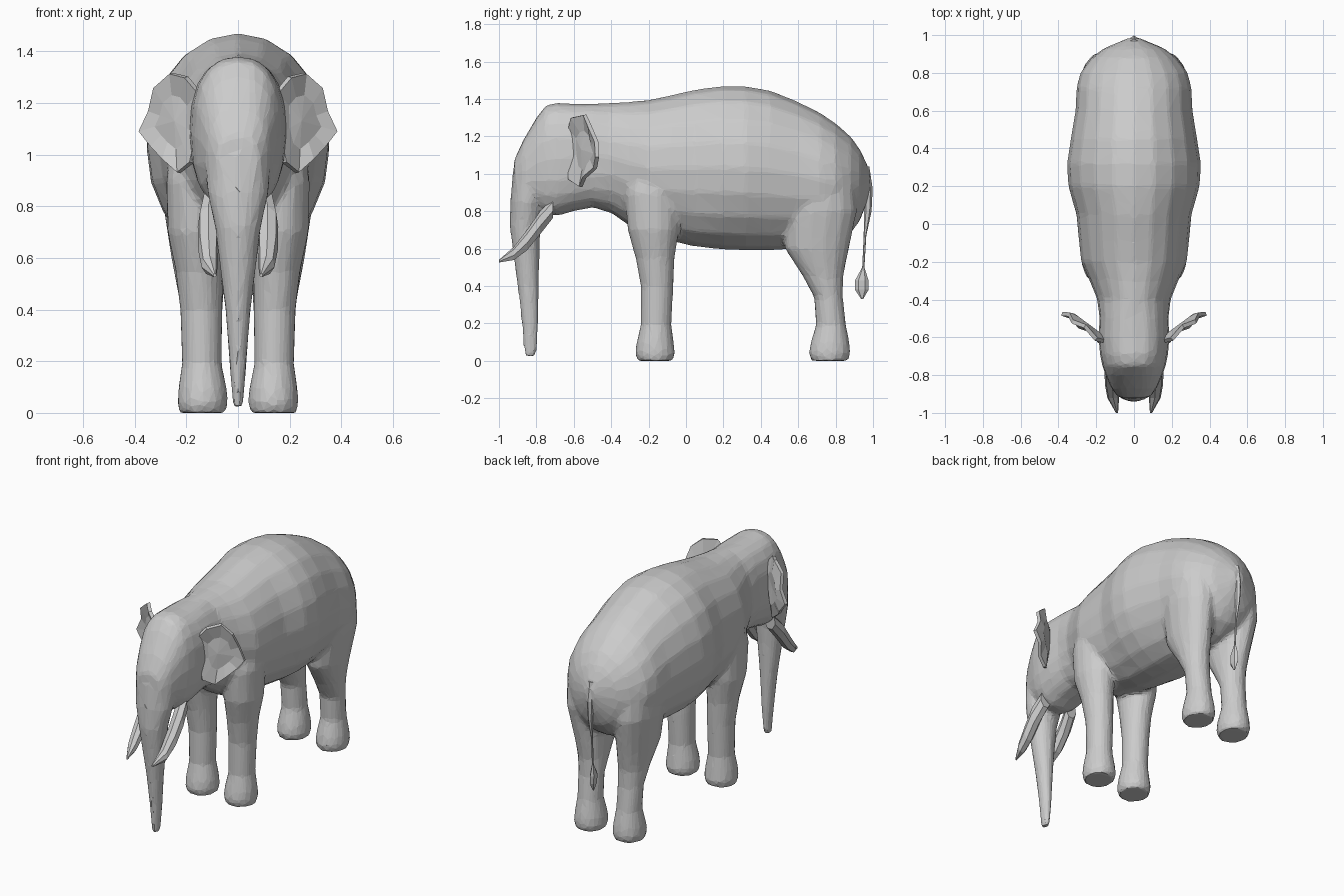
import bpy, bmesh, math


def loft(bm, rings, axis, n=14, side=1):
    """Skin a closed tube through elliptical rings.
    axis 'z': (z, cx, cy, rx, ry)   axis 'y': (y, z_top, z_bottom, half_width, cx, power)"""
    loops = []
    for r in rings:
        loop = []
        for i in range(n):
            t = 2 * math.pi * i / n
            c, s = math.cos(t), math.sin(t)
            if axis == 'z':
                co = (side * (r[1] + r[3] * s), r[2] + r[4] * c, r[0])
            else:
                c = math.copysign(abs(c) ** r[5], c)
                s = math.copysign(abs(s) ** r[5], s)
                co = (side * (r[4] + r[3] * s), r[0], (r[1] + r[2]) / 2 + (r[1] - r[2]) / 2 * c)
            loop.append(bm.verts.new(co))
        loops.append(loop)
    for a, b in zip(loops, loops[1:]):
        for i in range(n):
            j = (i + 1) % n
            bm.faces.new((a[i], a[j], b[j], b[i]))
    bm.faces.new(loops[0])
    bm.faces.new(loops[-1])


def make(name, bm, mirror=False):
    bmesh.ops.recalc_face_normals(bm, faces=bm.faces)
    me = bpy.data.meshes.new(name)
    bm.to_mesh(me)
    bm.free()
    ob = bpy.data.objects.new(name, me)
    bpy.context.collection.objects.link(ob)
    if mirror:
        ob.modifiers.new("Mirror", 'MIRROR')
    return ob


# Torso, neck and head, front to back: y, top, bottom, half width
torso = [
    (-0.92, 1.07, 0.86, 0.08), (-0.87, 1.18, 0.84, 0.12), (-0.80, 1.30, 0.81, 0.15),
    (-0.75, 1.365, 0.78, 0.168), (-0.69, 1.38, 0.775, 0.18), (-0.60, 1.375, 0.80, 0.188),
    (-0.50, 1.375, 0.82, 0.182), (-0.40, 1.38, 0.79, 0.195), (-0.30, 1.385, 0.72, 0.235),
    (-0.20, 1.395, 0.66, 0.28), (-0.08, 1.42, 0.64, 0.293), (0.05, 1.45, 0.61, 0.305),
    (0.20, 1.47, 0.595, 0.348), (0.32, 1.468, 0.59, 0.355), (0.45, 1.445, 0.59, 0.335),
    (0.60, 1.385, 0.60, 0.31), (0.72, 1.325, 0.61, 0.305), (0.80, 1.27, 0.63, 0.285),
    (0.88, 1.20, 0.68, 0.225), (0.93, 1.13, 0.75, 0.16), (0.965, 1.06, 0.84, 0.075),
    (0.985, 1.0, 0.92, 0.03)]
# Trunk and face
trunk = [
    (0.02, 0, -0.835, 0.018, 0.026), (0.05, 0, -0.832, 0.022, 0.035), (0.20, 0, -0.833, 0.034, 0.045),
    (0.40, 0, -0.843, 0.05, 0.058), (0.60, 0, -0.855, 0.075, 0.072), (0.72, 0, -0.86, 0.09, 0.083),
    (0.85, 0, -0.85, 0.12, 0.09), (1.0, 0, -0.83, 0.132, 0.098), (1.1, 0, -0.80, 0.135, 0.105),
    (1.25, 0, -0.73, 0.14, 0.09)]
front_leg = [
    (0.0, 0.137, -0.165, 0.092, 0.095), (0.04, 0.137, -0.165, 0.099, 0.108),
    (0.09, 0.137, -0.165, 0.096, 0.101), (0.19, 0.14, -0.16, 0.078, 0.083),
    (0.40, 0.142, -0.155, 0.083, 0.088), (0.55, 0.15, -0.165, 0.093, 0.105),
    (0.70, 0.165, -0.175, 0.11, 0.138), (0.90, 0.17, -0.18, 0.11, 0.15), (1.1, 0.15, -0.18, 0.09, 0.10)]
hind_leg = [
    (0.0, 0.137, 0.768, 0.09, 0.10), (0.04, 0.137, 0.768, 0.097, 0.112), (0.09, 0.137, 0.77, 0.093, 0.106),
    (0.19, 0.138, 0.775, 0.075, 0.081), (0.34, 0.14, 0.762, 0.078, 0.077),
    (0.45, 0.143, 0.733, 0.088, 0.108), (0.60, 0.152, 0.70, 0.108, 0.172),
    (0.80, 0.165, 0.715, 0.126, 0.20), (1.0, 0.16, 0.71, 0.13, 0.19)]

# Body skin: parts fused, softened, then reduced to irregular low-poly facets
bm = bmesh.new()
loft(bm, [(*r, 0, 0.82 if r[0] < -0.45 else 1.0) for r in torso], 'y', 20)
loft(bm, trunk, 'z')
for s in (1, -1):
    loft(bm, front_leg, 'z', side=s)
    loft(bm, hind_leg, 'z', side=s)
body = make("body", bm)
m = body.modifiers.new("Fuse", 'REMESH')
m.mode = 'VOXEL'
m.voxel_size = 0.014
m = body.modifiers.new("Soften", 'SMOOTH')
m.factor = 0.5
m.iterations = 6
m = body.modifiers.new("Facets", 'DECIMATE')
m.ratio = 0.07

# Ears: ragged cupped sheets swept back from the head
outline = [(0.15, 1.24), (0.20, 1.30), (0.26, 1.315), (0.325, 1.26), (0.345, 1.17), (0.382, 1.09),
           (0.335, 1.03), (0.29, 0.98), (0.23, 0.93), (0.18, 0.97), (0.155, 1.08)]
bm = bmesh.new()


def ear_point(x, z, cup=0.0):
    return bm.verts.new((x, -0.62 + 0.74 * (x - 0.17) + cup, z))


cx, cz = 0.24, 1.13
rim = [ear_point(x, z, 0.012 * (-1) ** i) for i, (x, z) in enumerate(outline)]
mid = [ear_point(cx + (x - cx) * 0.55, cz + (z - cz) * 0.55, 0.025) for x, z in outline]
centre = ear_point(cx, cz, 0.015)
for i in range(len(rim)):
    j = (i + 1) % len(rim)
    bm.faces.new((rim[i], rim[j], mid[j], mid[i]))
    bm.faces.new((mid[i], mid[j], centre))
ears = make("ears", bm, mirror=True)
m = ears.modifiers.new("Thickness", 'SOLIDIFY')
m.thickness = 0.022
m.offset = 0

# Tusks
bm = bmesh.new()
loft(bm, [(-0.71, 0.87, 0.76, 0.04, 0.10, 1), (-0.78, 0.80, 0.67, 0.042, 0.115, 1),
          (-0.85, 0.70, 0.585, 0.04, 0.115, 1), (-0.92, 0.61, 0.535, 0.032, 0.11, 1),
          (-1.0, 0.54, 0.525, 0.006, 0.09, 1)], 'y', 7)
make("tusks", bm, mirror=True)

# Tail with tuft
bm = bmesh.new()
loft(bm, [(1.04, 0, 0.96, 0.022, 0.02), (0.92, 0, 0.975, 0.02, 0.023), (0.80, 0, 0.972, 0.013, 0.02),
          (0.67, 0, 0.957, 0.005, 0.007), (0.50, 0, 0.948, 0.005, 0.006), (0.43, 0, 0.94, 0.016, 0.036),
          (0.38, 0, 0.94, 0.014, 0.036), (0.33, 0, 0.942, 0.003, 0.005)], 'z', 6)
make("tail", bm)
